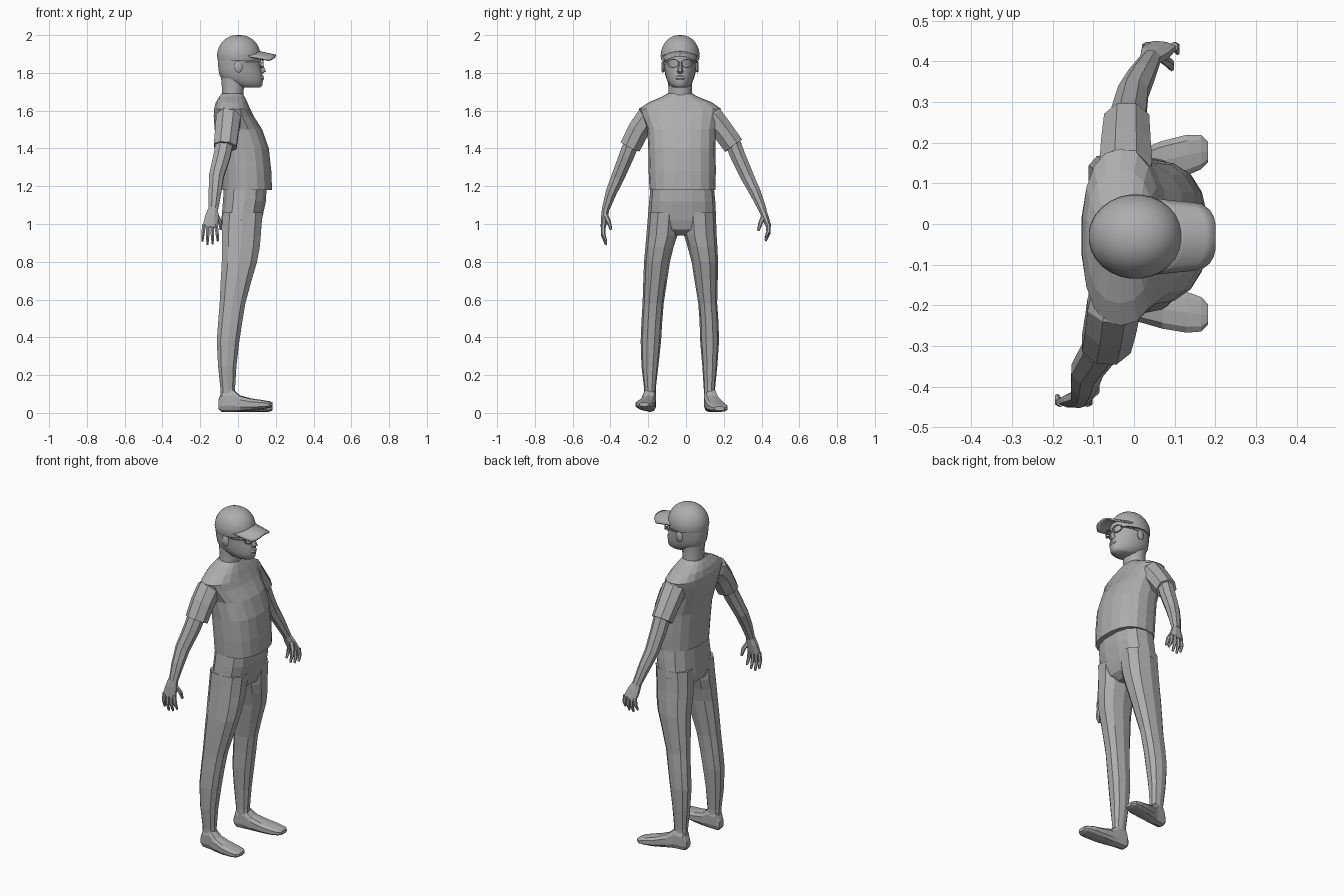
import bpy, bmesh, math
from mathutils import Vector

grey = bpy.data.materials.new("plain grey")
grey.diffuse_color = (0.42, 0.42, 0.42, 1)


def finish(name, bm, smooth=None):
    bmesh.ops.recalc_face_normals(bm, faces=bm.faces)
    me = bpy.data.meshes.new(name)
    bm.to_mesh(me)
    bm.free()
    me.materials.append(grey)
    ob = bpy.data.objects.new(name, me)
    bpy.context.collection.objects.link(ob)
    if smooth:
        bpy.ops.object.select_all(action='DESELECT')
        ob.select_set(True)
        bpy.context.view_layer.objects.active = ob
        bpy.ops.object.shade_smooth_by_angle(angle=math.radians(smooth))
    return ob


def skin(name, rings, smooth=None):
    """Bridge a list of point rings and close both ends."""
    bm = bmesh.new()
    vs = [[bm.verts.new(p) for p in r] for r in rings]
    n = len(vs[0])
    for a, b in zip(vs, vs[1:]):
        for i in range(n):
            j = (i + 1) % n
            bm.faces.new((a[i], a[j], b[j], b[i]))
    bm.faces.new(vs[0])
    bm.faces.new(vs[-1])
    return finish(name, bm, smooth)


def unit_ring(n, power=2.0):
    pts = []
    for i in range(n):
        a = 2 * math.pi * (i + 0.5) / n
        c, s = math.cos(a), math.sin(a)
        pts.append((math.copysign(abs(c) ** (2 / power), c),
                    math.copysign(abs(s) ** (2 / power), s)))
    return pts


def stack(name, rows, n=12, power=2.0, taper=0.0, smooth=None):
    """Horizontal rings from rows of (z, back, front, y low, y high)."""
    rings = []
    for z, x0, x1, y0, y1 in rows:
        cx, cy, rx, ry = (x0 + x1) / 2, (y0 + y1) / 2, (x1 - x0) / 2, (y1 - y0) / 2
        rings.append([(cx + rx * u, cy + ry * v * (1 - taper * max(u, 0)), z)
                      for u, v in unit_ring(n, power)])
    return skin(name, rings, smooth)


def tube(name, rows, n=8):
    """Rings square to a path, from rows of (x, y, z, x radius, side radius)."""
    pts = [Vector(r[:3]) for r in rows]
    rings = []
    for i, r in enumerate(rows):
        t = (pts[min(i + 1, len(pts) - 1)] - pts[max(i - 1, 0)]).normalized()
        u = Vector((1, 0, 0))
        u = (u - t * u.dot(t)).normalized()
        v = t.cross(u)
        rings.append([pts[i] + u * r[3] * a + v * r[4] * b for a, b in unit_ring(n)])
    return skin(name, rings)


# Shirt body
stack("shirt", [
    (1.18, -0.085, 0.182, -0.193, 0.155), (1.28, -0.09, 0.178, -0.198, 0.158),
    (1.40, -0.10, 0.165, -0.20, 0.156), (1.50, -0.125, 0.13, -0.205, 0.158),
    (1.57, -0.13, 0.085, -0.235, 0.175), (1.61, -0.128, 0.065, -0.25, 0.185),
    (1.645, -0.118, 0.05, -0.195, 0.135), (1.675, -0.10, 0.035, -0.125, 0.06),
    (1.69, -0.088, 0.025, -0.10, 0.035)], 18, 2.4)

# Trousers: hips, then one leg per side
stack("hips", [
    (1.22, -0.075, 0.155, -0.185, 0.145), (1.12, -0.082, 0.15, -0.195, 0.155),
    (1.02, -0.09, 0.128, -0.203, 0.16), (0.97, -0.08, 0.11, -0.16, 0.12),
    (0.94, -0.04, 0.07, -0.07, 0.02)], 14, 2.5)
leg_rows = [  # z, back, front, outer and inner y for each leg
    (1.06, -0.085, 0.135, -0.20, -0.035, -0.02, 0.158),
    (0.94, -0.09, 0.125, -0.21, -0.045, -0.01, 0.162),
    (0.88, -0.09, 0.12, -0.215, -0.065, 0.008, 0.166),
    (0.80, -0.09, 0.105, -0.222, -0.085, 0.03, 0.17),
    (0.70, -0.095, 0.075, -0.226, -0.10, 0.045, 0.168),
    (0.58, -0.10, 0.042, -0.23, -0.118, 0.065, 0.165),
    (0.48, -0.108, 0.025, -0.236, -0.126, 0.072, 0.172),
    (0.38, -0.115, 0.01, -0.24, -0.132, 0.075, 0.175),
    (0.25, -0.108, -0.006, -0.236, -0.146, 0.086, 0.166),
    (0.13, -0.095, -0.014, -0.222, -0.16, 0.094, 0.154),
    (0.05, -0.095, -0.01, -0.22, -0.16, 0.094, 0.154)]
for side, k in (("right", 3), ("left", 5)):
    stack(side + "_leg", [r[:3] + r[k:k + 2] for r in leg_rows], 10, 2.3)


# Feet: rings along x from heel to toe (x, y offset, half width, bottom, top)
def foot(name, y, turn, lift):
    rows = [(-0.103, 0, 0.02, 0.02, 0.07), (-0.085, 0, 0.032, 0.004, 0.12),
            (-0.03, 0.1, 0.036, 0.004, 0.13), (0.01, 0.3, 0.042, 0.006, 0.092),
            (0.07, 0.6, 0.05, 0.004, 0.068), (0.13, 0.85, 0.052, 0.004, 0.052),
            (0.165, 1, 0.044, 0.006, 0.042), (0.182, 1, 0.026, 0.012, 0.034)]
    rings = []
    for x, o, w, z0, z1 in rows:
        up = lift * max(0, x) / 0.18
        rings.append([(x, y + turn * o + w * a, up + (z0 + z1) / 2 + (z1 - z0) / 2 * b)
                      for a, b in unit_ring(10, 2.8)])
    skin(name, rings)


foot("right_foot", -0.19, -0.032, 0.022)
foot("left_foot", 0.125, 0.052, 0.0)

# Sleeves and bare arms
tube("right_sleeve", [(-0.045, -0.15, 1.575, 0.06, 0.06), (-0.05, -0.205, 1.56, 0.07, 0.068),
                      (-0.058, -0.25, 1.50, 0.068, 0.062), (-0.068, -0.295, 1.41, 0.065, 0.06)])
tube("left_sleeve", [(-0.02, 0.10, 1.575, 0.06, 0.06), (-0.02, 0.14, 1.56, 0.07, 0.068),
                     (-0.02, 0.19, 1.50, 0.066, 0.062), (-0.018, 0.252, 1.415, 0.06, 0.06)])
tube("right_arm", [(-0.068, -0.28, 1.45, 0.05, 0.045), (-0.085, -0.315, 1.36, 0.048, 0.043),
                   (-0.115, -0.36, 1.25, 0.042, 0.038), (-0.122, -0.395, 1.17, 0.036, 0.032),
                   (-0.13, -0.425, 1.08, 0.027, 0.022)])
tube("left_arm", [(-0.018, 0.24, 1.45, 0.048, 0.045), (-0.012, 0.275, 1.36, 0.046, 0.043),
                  (-0.002, 0.325, 1.25, 0.04, 0.038), (0.018, 0.365, 1.17, 0.035, 0.032),
                  (0.042, 0.408, 1.07, 0.026, 0.022)])


# Hands: palm, four fingers and a thumb
def hand(side, wrist, knuckle, tip_z, inward):
    w, k = Vector(wrist), Vector(knuckle)
    tube(side + "_palm", [(*w, 0.027, 0.021), (*w.lerp(k, 0.45), 0.038, 0.02),
                          (*k, 0.042, 0.015)])
    for i in range(4):
        f = (i - 1.5) * 0.021
        end = tip_z + (0.018, 0.0, 0.004, 0.02)[i]
        tube(f"{side}_finger_{i + 1}", [
            (k.x + f, k.y, k.z + 0.012, 0.0115, 0.012),
            (k.x + f * 1.2, k.y, (k.z + end) / 2, 0.010, 0.011),
            (k.x + f * 1.3, k.y + inward * 0.015, end, 0.006, 0.006)], 6)
    m = w.lerp(k, 0.3)
    tube(side + "_thumb", [(m.x + 0.015, m.y, m.z, 0.014, 0.014),
                           (m.x + 0.04, m.y + inward * 0.02, m.z - 0.045, 0.012, 0.012),
                           (m.x + 0.045, m.y + inward * 0.032, m.z - 0.085, 0.007, 0.007)], 6)


hand("right", (-0.13, -0.425, 1.085), (-0.148, -0.438, 0.985), 0.89, 1)
hand("left", (0.04, 0.405, 1.075), (0.066, 0.436, 0.99), 0.91, -1)

# Neck and head
CY = -0.031
stack("neck", [(z, a, b, CY - w, CY + w) for z, a, b, w in (
    (1.66, -0.085, 0.03, 0.068), (1.70, -0.085, 0.03, 0.062),
    (1.76, -0.09, 0.04, 0.064), (1.80, -0.095, 0.05, 0.066))], 14, smooth=40)
stack("head", [(z, a, b, CY - w, CY + w) for z, a, b, w in (
    (1.722, 0.02, 0.118, 0.035), (1.735, -0.03, 0.13, 0.058), (1.765, -0.085, 0.134, 0.072),
    (1.79, -0.10, 0.13, 0.08), (1.82, -0.105, 0.124, 0.085), (1.85, -0.108, 0.118, 0.088),
    (1.875, -0.108, 0.124, 0.092), (1.92, -0.10, 0.115, 0.09))],
    20, 2.2, 0.2, smooth=50)

# Nose and lips
stack("nose", [(z, 0.10, b, CY - w, CY + w) for z, b, w in (
    (1.798, 0.135, 0.014), (1.808, 0.15, 0.018), (1.825, 0.143, 0.013),
    (1.86, 0.125, 0.009))], 8, smooth=50)
stack("lips", [(z, 0.10, b, CY - w, CY + w) for z, b, w in (
    (1.762, 0.134, 0.02), (1.77, 0.139, 0.028), (1.776, 0.136, 0.028),
    (1.782, 0.138, 0.024), (1.788, 0.13, 0.016))], 10, smooth=50)

# Ears and glasses on both sides
for side, s in (("right", -1), ("left", 1)):
    skin(side + "_ear", [[(0.002 + r * a - 0.1 * (z - 1.83) * -1, CY + s * (0.08 + d), z + 1.4 * r * b)
                          for a, b in unit_ring(10)]
                         for z, r, d in ((1.83, 0.014, 0), (1.832, 0.023, 0.012),
                                         (1.832, 0.017, 0.018))], 50)
    rim = []
    for i in range(17):
        t = 2 * math.pi * (i % 16) / 16
        py, pz = 0.037 + 0.026 * math.cos(t), 1.85 + 0.019 * math.sin(t)
        rim.append([(0.13 - 4.5 * py * py + dx, CY + s * (py + e * math.cos(t)), pz + e * math.sin(t))
                    for dx, e in ((0, 0), (0.006, 0), (0.006, 0.005), (0, 0.005))])
    skin(side + "_glasses_rim", rim, 40)
    skin(side + "_glasses_arm", [[(x, CY + s * (y + a), 1.856 + b) for a, b in
                                  ((0, -0.003), (0.004, -0.003), (0.004, 0.003), (0, 0.003))]
                                 for x, y in ((0.11, 0.065), (0.06, 0.084), (0.0, 0.089))])

# Cap: rounded crown and an arched peak
crown = []
for i in range(10):
    t = i / 9 * 1.5
    c, h = math.cos(t) ** 0.9, 0.112 * math.sin(t)
    crown.append((1.888 + h, 0.004 - 0.116 * c, 0.004 + 0.116 * c, CY - 0.104 * c, CY + 0.104 * c))
crown.insert(0, (1.866, -0.108, 0.118, CY - 0.1, CY + 0.1))
stack("cap_crown", crown, 28, smooth=40)

bm = bmesh.new()
N, M = 10, 4
grid = []
for j in range(M + 1):
    row = []
    for i in range(N + 1):
        v = 2 * i / N - 1
        y = 0.079 * v * (1 + 0.15 * (1 - j / M))
        back = 0.10 - 0.05 * v * v
        x = back + (0.2 - 0.035 * v ** 4 - back) * j / M
        z = 1.914 - 0.022 * j / M - 0.026 * v * v
        row.append(bm.verts.new((x, CY + y, z)))
    grid.append(row)
for a, b in zip(grid, grid[1:]):
    for i in range(N):
        bm.faces.new((a[i], a[i + 1], b[i + 1], b[i]))
peak = finish("cap_peak", bm, 40)
mod = peak.modifiers.new("thickness", 'SOLIDIFY')
mod.thickness = 0.009
mod.offset = 0
